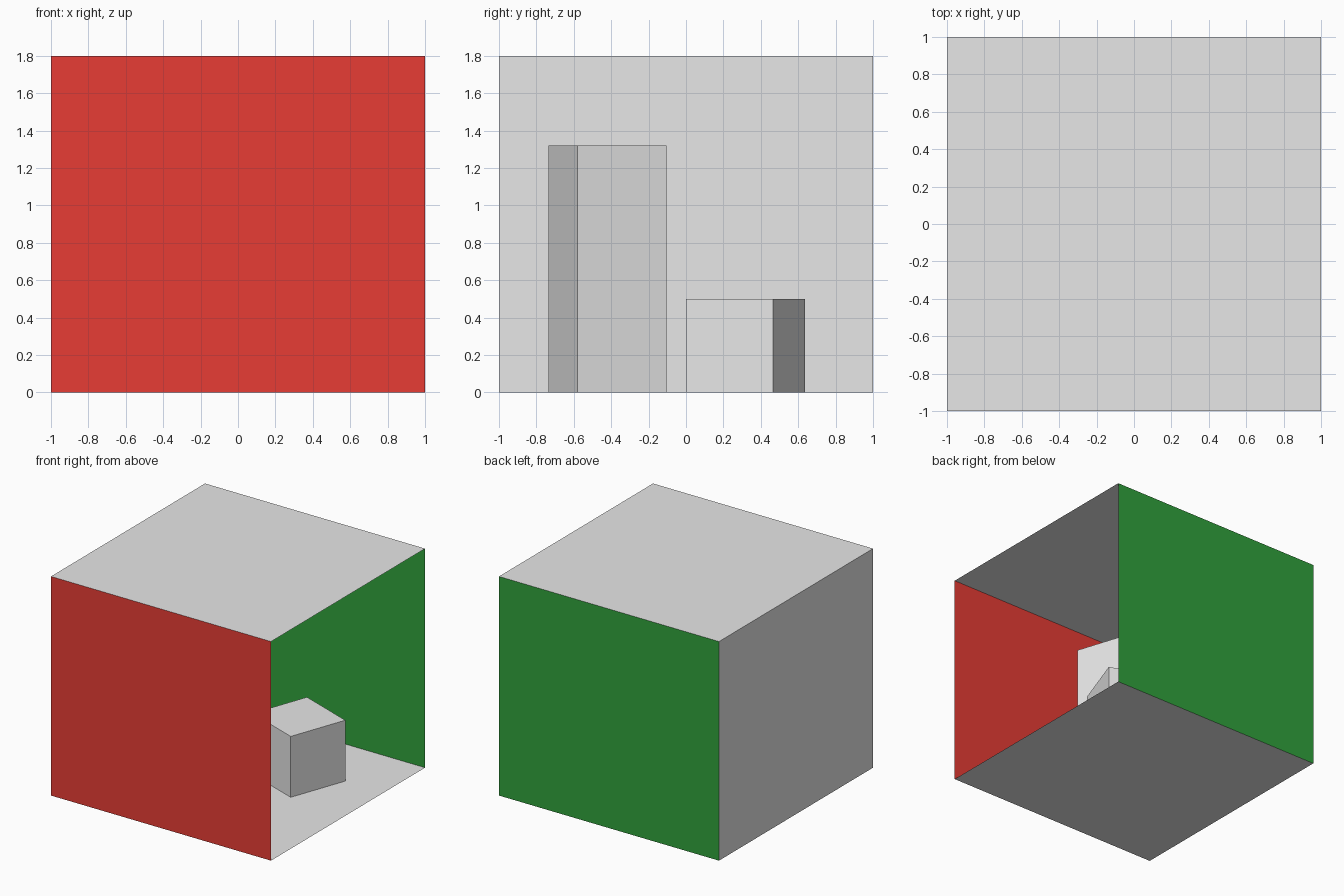
import bpy
from math import radians, pi

if "Cube" in bpy.data.objects:
    bpy.data.objects.remove(bpy.data.objects["Cube"])


def material(name, rgb):
    m = bpy.data.materials.new(name)
    m.diffuse_color = (*rgb, 1.0)
    m.use_nodes = True
    m.node_tree.nodes["Principled BSDF"].inputs["Base Color"].default_value = m.diffuse_color
    return m


white = material("light_grey", (0.80, 0.80, 0.80))
red = material("red", (0.90, 0.052, 0.04))
green = material("green", (0.03, 0.36, 0.045))

SIZE, HEIGHT = 2.0, 1.8


def panel(name, size, location, rotation, mat):
    """Thin single-sheet room panel."""
    bpy.ops.mesh.primitive_plane_add(size=1)
    ob = bpy.context.object
    ob.name = name
    ob.scale = (size[0], size[1], 1)
    ob.rotation_euler = rotation
    ob.location = location
    ob.data.materials.append(mat)


def block(name, x, y, side, height, angle):
    """Upright square block standing on the floor."""
    bpy.ops.mesh.primitive_cube_add(size=1, location=(x, y, height / 2))
    ob = bpy.context.object
    ob.name = name
    ob.scale = (side, side, height)
    ob.rotation_euler.z = radians(angle)
    ob.data.materials.append(white)


# Room shell, open on the +x side, all panels facing inward
panel("floor", (SIZE, SIZE), (0, 0, 0), (0, 0, 0), white)
panel("ceiling", (SIZE, SIZE), (0, 0, HEIGHT), (pi, 0, 0), white)
panel("rear_wall", (HEIGHT, SIZE), (-1, 0, HEIGHT / 2), (0, pi / 2, 0), white)
panel("red_wall", (SIZE, HEIGHT), (0, -1, HEIGHT / 2), (-pi / 2, 0, 0), red)
panel("green_wall", (SIZE, HEIGHT), (0, 1, HEIGHT / 2), (pi / 2, 0, 0), green)

# Two turned blocks inside the room
block("tall_block", -0.222, -0.42, 0.50, 1.32, 18)
block("short_block", 0.331, 0.317, 0.497, 0.50, -19.9)
